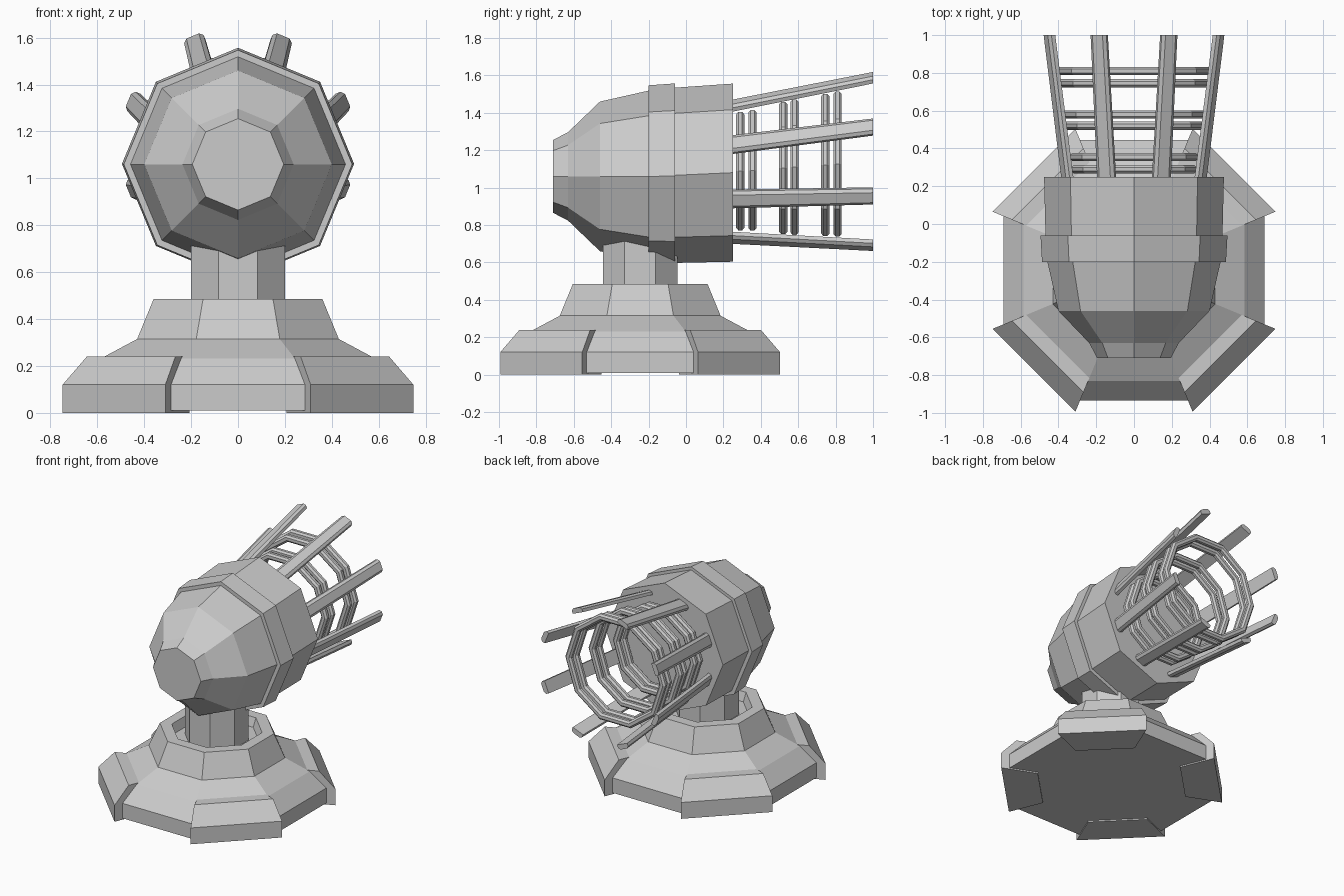
import bpy, bmesh
from math import sin, cos, pi, tan
from mathutils import Vector

if "Cube" in bpy.data.objects:
    bpy.data.objects.remove(bpy.data.objects["Cube"])

BASE_Y = -0.245          # vertical axis of the stand
K = 1 / cos(pi / 8)      # octagon apothem -> corner radius


def loft(name, rings, caps=True, closed=False):
    """Skin a mesh through equally long point rings."""
    bm = bmesh.new()
    vs = [[bm.verts.new(p) for p in r] for r in rings]
    n = len(vs[0])
    pairs = list(zip(vs, vs[1:])) + ([(vs[-1], vs[0])] if closed else [])
    for a, b in pairs:
        for i in range(n):
            j = (i + 1) % n
            bm.faces.new((a[i], a[j], b[j], b[i]))
    if caps and not closed:
        bm.faces.new(vs[0])
        bm.faces.new(vs[-1])
    bmesh.ops.recalc_face_normals(bm, faces=bm.faces)
    me = bpy.data.meshes.new(name)
    bm.to_mesh(me)
    bm.free()
    ob = bpy.data.objects.new(name, me)
    bpy.context.collection.objects.link(ob)
    return ob


def flat_oct(apothem, z):
    """Horizontal octagon around the stand axis, flats facing front and sides."""
    return [(apothem * K * cos(pi / 8 + i * pi / 4),
             BASE_Y + apothem * K * sin(pi / 8 + i * pi / 4), z) for i in range(8)]


def upright(n, r, y, cz, phase=0.0):
    """Polygon facing along y, centred at height cz."""
    return [(r * sin(phase + i * 2 * pi / n), y, cz + r * cos(phase + i * 2 * pi / n))
            for i in range(n)]


# Stand: stepped octagonal body with a recessed collar
loft("stand_body", [flat_oct(a, z) for a, z in (
    (0.69, 0.01), (0.69, 0.12), (0.585, 0.232), (0.43, 0.315),
    (0.36, 0.485), (0.285, 0.485), (0.265, 0.42))])

# Armour pads on the four diagonal sides
pad_profile = [(0.50, 0.0), (0.748, 0.0), (0.748, 0.12), (0.645, 0.24), (0.565, 0.24), (0.50, 0.2)]
for k in range(4):
    ends = []
    for off in (-pi / 8, pi / 8):
        a = pi / 4 + k * pi / 2 + off
        ends.append([(r * K * cos(a), BASE_Y + r * K * sin(a), z) for r, z in pad_profile])
    loft(f"stand_pad_{k + 1}", ends)

# Neck column
loft("neck", [flat_oct(0.2, 0.40), flat_oct(0.2, 0.85)])

# Head: tapered nose, raised band, rear drum
for name, prof in (
    ("head_nose", ((-0.71, 0.195, 1.06), (-0.63, 0.237, 1.06), (-0.46, 0.40, 1.06), (-0.18, 0.463, 1.06))),
    ("head_band", ((-0.20, 0.487, 1.06), (-0.06, 0.495, 1.062))),
    ("head_drum", ((-0.08, 0.468, 1.065), (0.25, 0.476, 1.08))),
):
    loft(name, [upright(8, r, y, c) for y, r, c in prof])


def axis_z(y):
    return 1.085 + 0.073 * (y - 0.25)


# Eight flaring prongs
section = [(-0.05, -0.018), (0.05, -0.018), (0.05, 0.004), (0.032, 0.018), (-0.032, 0.018), (-0.05, 0.004)]
for k in range(8):
    a = pi / 8 + k * pi / 4
    out, side = Vector((sin(a), 0, cos(a))), Vector((cos(a), 0, -sin(a)))
    ends = []
    for y, r, s in ((0.24, 0.385, 1.0), (1.0, 0.488, 0.9)):
        c = Vector((0, y, axis_z(y)))
        ends.append([c + out * (r + v) + side * u * s for u, v in section])
    loft(f"prong_{k + 1}", ends)

# Paired ten-sided coil rings with a six-sided section
for k, (y, r) in enumerate(((0.29, 0.333), (0.355, 0.339), (0.52, 0.372),
                            (0.58, 0.380), (0.745, 0.400), (0.81, 0.408))):
    sect = [(-0.022, -0.014), (-0.01, 0.0), (0.01, 0.0), (0.022, -0.014), (0.022, -0.036), (0.01, -0.05),
            (-0.01, -0.05), (-0.022, -0.036)]
    loft(f"coil_ring_{k + 1}",
         [upright(10, r + dr, y + dy, axis_z(y), pi / 10) for dy, dr in sect], closed=True)
